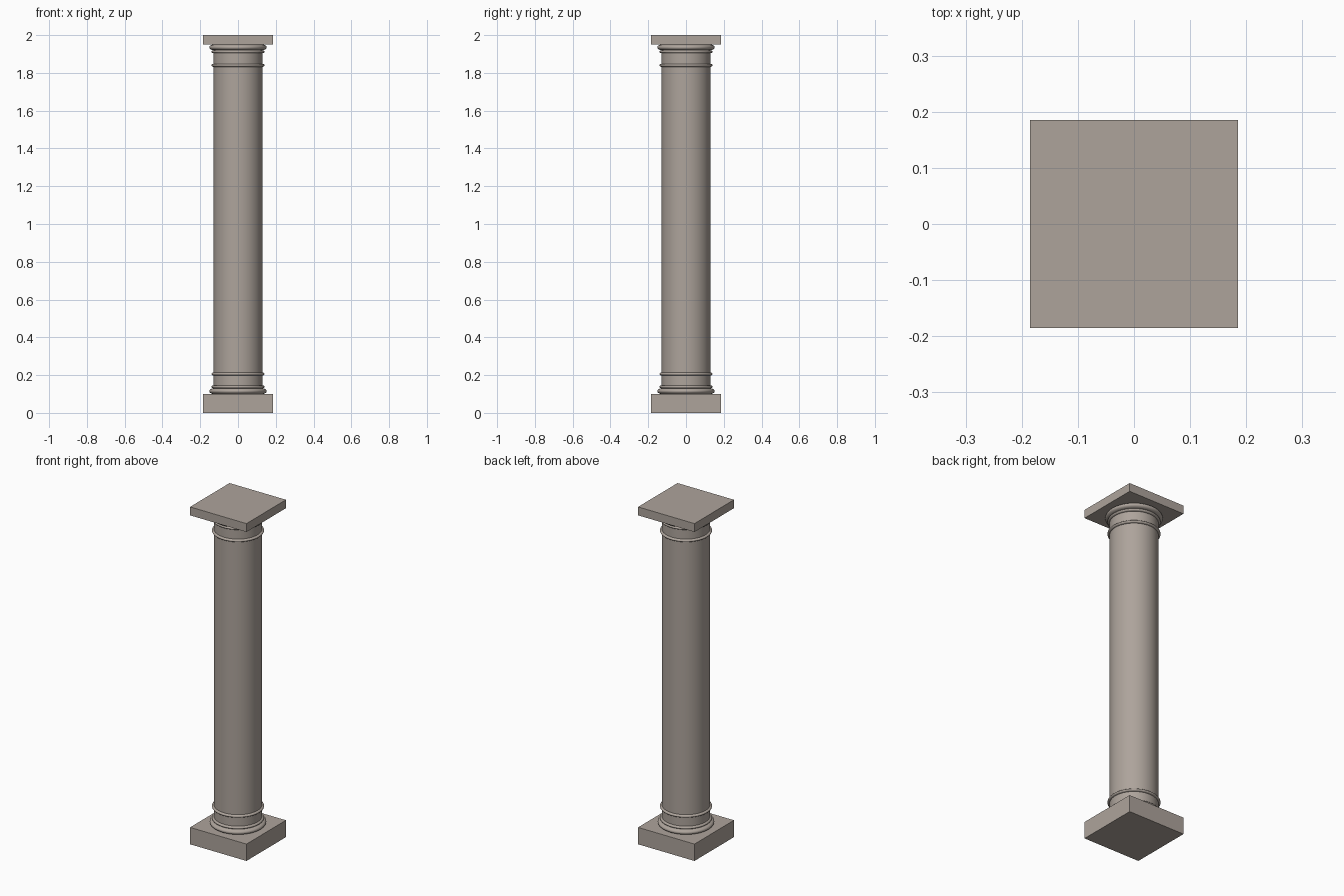
import bpy, math

if "Cube" in bpy.data.objects:
    bpy.data.objects.remove(bpy.data.objects["Cube"])

stone = bpy.data.materials.new("warm grey stone")
stone.diffuse_color = (0.42, 0.37, 0.33, 1)
stone.use_nodes = True
stone.node_tree.nodes["Principled BSDF"].inputs["Base Color"].default_value = stone.diffuse_color

SEG = 64


def finish(obj, name, smooth=True):
    obj.name = name
    obj.data.materials.clear()
    obj.data.materials.append(stone)
    if smooth:
        bpy.ops.object.select_all(action='DESELECT')
        obj.select_set(True)
        bpy.context.view_layer.objects.active = obj
        bpy.ops.object.shade_smooth_by_angle(angle=math.radians(35))


def slab(name, half, z0, z1):
    bpy.ops.mesh.primitive_cube_add(size=1, location=(0, 0, (z0 + z1) / 2))
    obj = bpy.context.object
    obj.scale = (half * 2, half * 2, z1 - z0)
    bpy.ops.object.transform_apply(location=True, scale=True)
    finish(obj, name, smooth=False)


def lathe(name, profile):
    """Spin an (r, z) profile, listed bottom to top, around z."""
    verts, faces = [], []
    for r, z in profile:
        for i in range(SEG):
            a = 2 * math.pi * i / SEG
            verts.append((r * math.cos(a), r * math.sin(a), z))
    for k in range(len(profile) - 1):
        for i in range(SEG):
            j = (i + 1) % SEG
            faces.append((k * SEG + i, k * SEG + j, (k + 1) * SEG + j, (k + 1) * SEG + i))
    mesh = bpy.data.meshes.new(name)
    mesh.from_pydata(verts, [], faces)
    obj = bpy.data.objects.new(name, mesh)
    bpy.context.collection.objects.link(obj)
    finish(obj, name)


def bead(r_in, r_out, z0, z1, n=10):
    """Half-round moulding profile."""
    c, h = (z0 + z1) / 2, (z1 - z0) / 2
    return [(r_in + (r_out - r_in) * math.cos(t), c + h * math.sin(t))
            for t in (math.pi * (i / n - 0.5) for i in range(n + 1))]


# square blocks
slab("plinth", 0.185, 0.0, 0.1)
slab("abacus", 0.185, 1.95, 2.0)

# round shaft
R = 0.129
lathe("shaft", [(R, 0.09), (R, 1.96)])

# mouldings: large torus, small fillet ring and neck ring at each end
for end, torus, fillet, ring in (
        ("base", (0.10, 0.13), (0.13, 0.146), (0.198, 0.214)),
        ("capital", (1.92, 1.95), (1.904, 1.92), (1.832, 1.848))):
    lathe(end + "_torus", bead(R, 0.152, *torus))
    lathe(end + "_fillet", bead(R, 0.14, *fillet))
    lathe(end + "_neck_ring", bead(R, 0.14, *ring))
